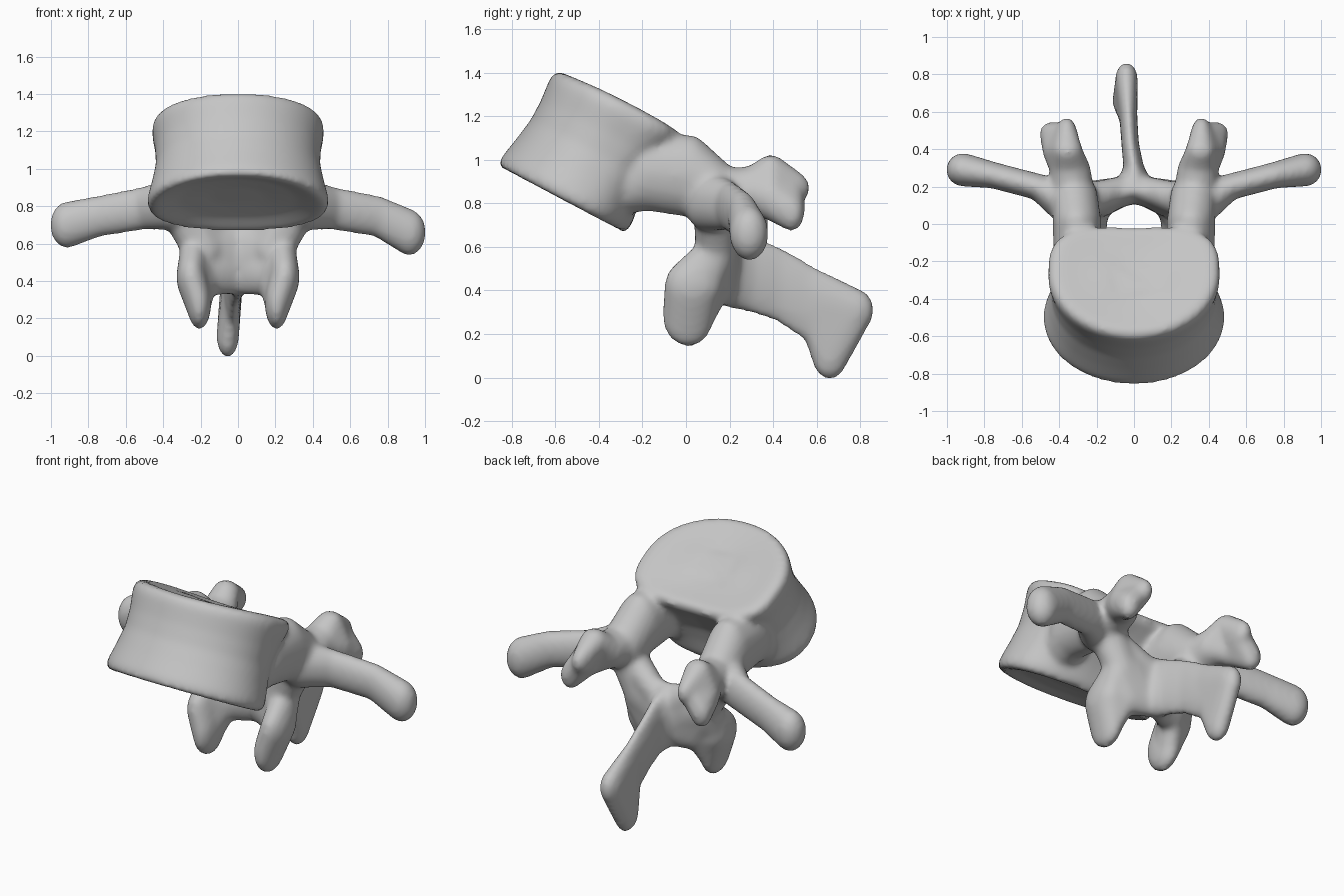
import bpy, bmesh, math
from mathutils import Vector

bone = bmesh.new()


def merge(part):
    """Add a closed part to the bone."""
    bmesh.ops.recalc_face_normals(part, faces=part.faces[:])
    me = bpy.data.meshes.new("part")
    part.to_mesh(me)
    part.free()
    bone.from_mesh(me)
    bpy.data.meshes.remove(me)


def hull(*blobs):
    """Convex skin around ellipsoids given as (x, y, z, rx, ry, rz)."""
    ball = bmesh.new()
    bmesh.ops.create_icosphere(ball, subdivisions=3, radius=1)
    part = bmesh.new()
    for x, y, z, rx, ry, rz in blobs:
        for v in ball.verts:
            part.verts.new((x + v.co.x * rx, y + v.co.y * ry, z + v.co.z * rz))
    ball.free()
    bmesh.ops.convex_hull(part, input=part.verts[:])
    bmesh.ops.delete(part, geom=[v for v in part.verts if not v.link_faces], context='VERTS')
    merge(part)


def limb(*blobs):
    for a, b in zip(blobs, blobs[1:]):
        hull(a, b)


def power(value, p):
    return math.copysign(abs(value) ** p, value)


# Vertebral body: tilted D-shaped drum with raised rims and dished ends
N = 64
low, high = Vector((0, -0.57, 0.815)), Vector((0, -0.30, 1.255))
back = Vector((0, 0.30, -0.158))
rings = [(0.09, 0.30, 0), (0.06, 0.65, 0), (0.0, 0.9, 0), (0.005, 0.96, 0), (0.03, 0.99, 0),
         (0.10, 1.0, 0.0), (0.3, 0.96, 0.04), (0.5, 0.93, 0.06), (0.7, 0.95, 0.05),
         (0.90, 1.0, 0.0), (0.97, 0.99, 0), (1.0, 0.95, 0), (1.01, 0.88, 0),
         (0.99, 0.6, 0), (0.98, 0.3, 0)]
body = bmesh.new()
loops = []
for t, scale, waist in rings:
    loop = []
    width = 0.487 - 0.03 * t
    boxy = 0.85 - 0.3 * t
    for i in range(N):
        a = math.tau * i / N
        c, s = math.cos(a), math.sin(a)
        if s > 0:
            x, v = power(c, boxy), 0.15 + 0.85 * power(s, boxy)
            v -= (0.02 + waist) * math.exp(-(x / 0.35) ** 2)
        else:
            x, v = power(c, 1.0), 0.15 + 1.15 * s
        lift = Vector((x * width * scale, 0, 0.02 * t * x * x))
        loop.append(body.verts.new(low.lerp(high, t) + lift + back * v * scale))
    loops.append(loop)
for a, b in zip(loops, loops[1:]):
    for i in range(N):
        j = (i + 1) % N
        body.faces.new((a[i], a[j], b[j], b[i]))
body.faces.new(loops[0][::-1])
body.faces.new(loops[-1])
merge(body)

for s in (-1, 1):
    # Pedicle joining the body to the arch
    limb((s * .28, -.28, .87, .12, .08, .12), (s * .30, -.18, .94, .13, .11, .175),
         (s * .305, .02, .925, .13, .11, .19), (s * .32, .16, .84, .125, .10, .145))
    # Upper joint process: slanted slab with a high inner and a low outer tip
    hull((s * .33, .16, .84, .12, .09, .12), (s * .34, .29, .86, .11, .08, .11))
    hull((s * .34, .29, .86, .11, .08, .10), (s * .355, .39, .95, .08, .07, .075),
         (s * .41, .39, .82, .08, .07, .10))
    hull((s * .355, .39, .95, .08, .07, .075), (s * .36, .49, .87, .055, .08, .08),
         (s * .41, .39, .82, .08, .07, .10))
    hull((s * .41, .39, .82, .08, .07, .10), (s * .365, .47, .86, .06, .075, .08),
         (s * .445, .485, .755, .06, .06, .085))
    # Side process
    tip = 0.66 if s > 0 else 0.70
    limb((s * .35, .10, .81, .11, .11, .14), (s * .50, .195, .79, .08, .07, .115),
         (s * .75, .26, .745, .08, .07, .11), (s * .915, .29, tip, .09, .09, .125))
    # Arch plate with a sloping inner wall
    limb((s * .30, .13, .78, .11, .10, .13), (s * .21, .14, .59, .09, .095, .13),
         (0, .185, .52, .06, .075, .19))
    hull((s * .24, .13, .72, .08, .09, .10), (s * .16, .12, .56, .07, .08, .10),
         (s * .05, .19, .60, .06, .07, .09))
    hull((s * .23, .13, .56, .08, .09, .12), (s * .16, .13, .44, .075, .085, .12),
         (0, .19, .47, .06, .07, .14))
    # Lower joint process
    limb((s * .23, .14, .57, .08, .08, .10), (s * .25, .03, .42, .08, .13, .13),
         (s * .207, .01, .285, .065, .12, .145))
    hull((s * .16, .13, .44, .06, .08, .11), (s * .25, .05, .43, .08, .12, .12),
         (s * .20, .05, .30, .06, .09, .10))

# Rear spine
limb((0, .20, .51, .10, .08, .19), (0, .29, .48, .055, .06, .18),
     (-.02, .42, .43, .047, .06, .175), (-.03, .57, .34, .048, .07, .18))
hull((-.03, .57, .36, .048, .07, .155), (-.04, .775, .31, .06, .09, .10),
     (-.055, .66, .105, .06, .085, .115))

# Fuse everything into one smooth bone
mesh = bpy.data.meshes.new("vertebra")
bone.to_mesh(mesh)
bone.free()
obj = bpy.data.objects.new("vertebra", mesh)
bpy.context.collection.objects.link(obj)
grey = bpy.data.materials.new("bone grey")
grey.diffuse_color = (0.56, 0.56, 0.56, 1)
mesh.materials.append(grey)
remesh = obj.modifiers.new("fuse", 'REMESH')
remesh.mode = 'VOXEL'
remesh.voxel_size = 0.016
remesh.use_smooth_shade = True
smooth = obj.modifiers.new("soften", 'SMOOTH')
smooth.factor = 0.5
smooth.iterations = 12
